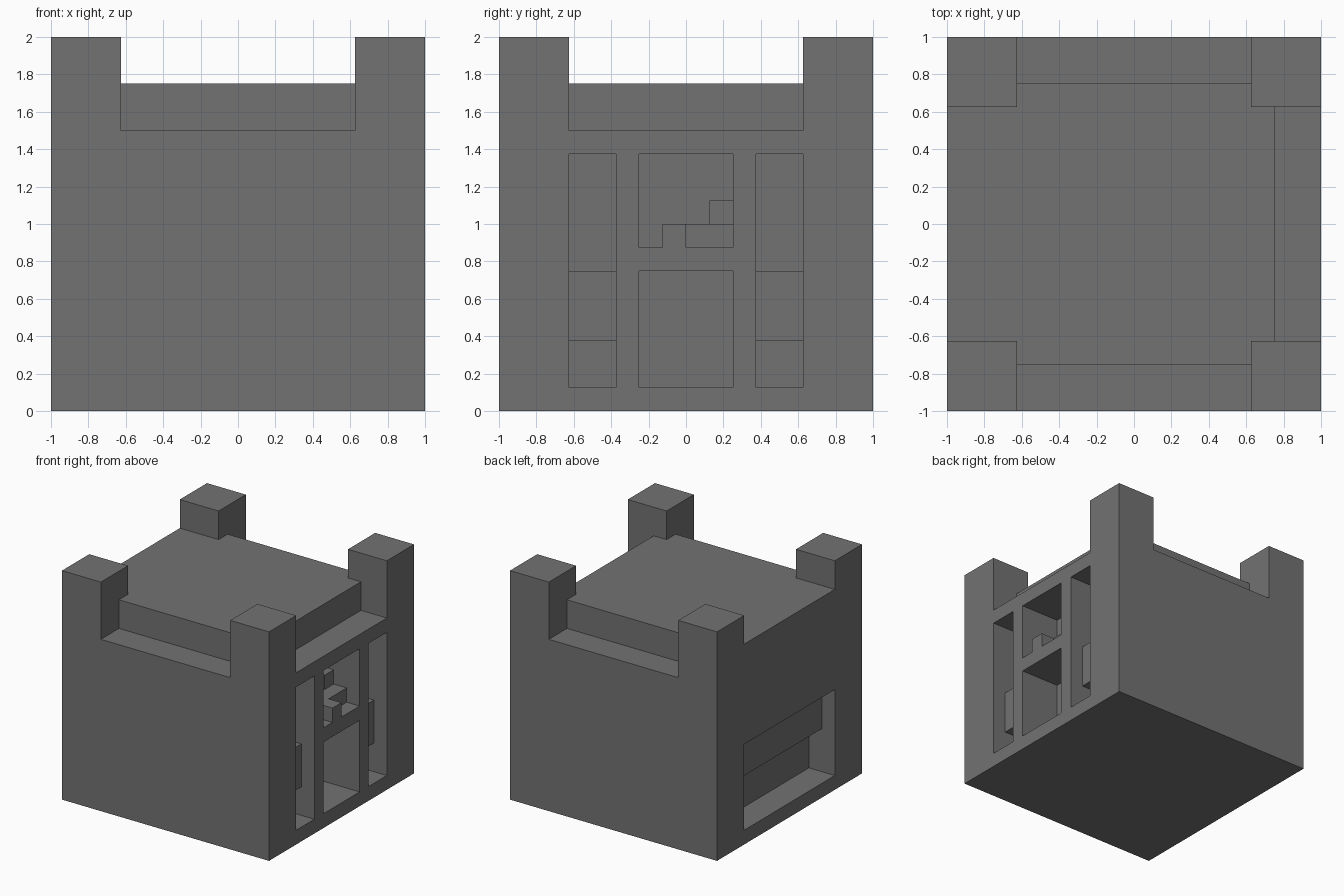
import bpy
import bmesh
from mathutils import Vector

default_cube = bpy.data.objects.get("Cube")
if default_cube:
    bpy.data.objects.remove(default_cube, do_unlink=True)

# Single stone colour
stone = bpy.data.materials.new("stone_grey")
stone.use_nodes = True
stone.diffuse_color = (0.17, 0.17, 0.17, 1)
stone.node_tree.nodes["Principled BSDF"].inputs["Base Color"].default_value = (0.17, 0.17, 0.17, 1)


def box(name, xs, ys, zs):
    """Flat box spanning the given ranges."""
    low, high = (Vector(corner) for corner in zip(xs, ys, zs))
    bm = bmesh.new()
    bmesh.ops.create_cube(bm, size=1)
    for v in bm.verts:
        v.co = (low + high) / 2 + v.co * (high - low)
    mesh = bpy.data.meshes.new(name)
    bm.to_mesh(mesh)
    bm.free()
    mesh.materials.append(stone)
    obj = bpy.data.objects.new(name, mesh)
    bpy.context.collection.objects.link(obj)
    return obj


def carve(target, xs, ys, zs):
    """Cut a box out of the target and drop the cutter."""
    cutter = box("cutter", xs, ys, zs)
    cutter.hide_render = True
    mod = target.modifiers.new("carve", "BOOLEAN")
    mod.operation = "DIFFERENCE"
    mod.solver = "EXACT"
    mod.object = cutter
    bpy.context.view_layer.objects.active = target
    bpy.ops.object.modifier_apply(modifier=mod.name)
    bpy.data.objects.remove(cutter, do_unlink=True)


OUT, POST, RIM, DECK, LEDGE, TOP = 1.1, 0.625, 0.75, 1.75, 1.5, 2.1
span = (-POST, POST)

tower = box("tower_body", (-1, 1), (-1, 1), (0, 2))

# Gaps between the four corner posts, down to the raised deck
carve(tower, (-OUT, OUT), span, (DECK, TOP))
carve(tower, span, (-OUT, OUT), (DECK, TOP))

# Lower ledges on the front, back and left sides
carve(tower, span, (-OUT, -RIM), (LEDGE, TOP))
carve(tower, span, (RIM, OUT), (LEDGE, TOP))
carve(tower, (RIM, OUT), span, (LEDGE, TOP))

# Doorway, upper window and tall side windows
carve(tower, (0.625, OUT), (-0.25, 0.25), (0.125, 0.75))
carve(tower, (0.625, OUT), (-0.25, 0.25), (0.875, 1.375))
for ys in ((-0.625, -0.375), (0.375, 0.625)):
    carve(tower, (0.875, OUT), ys, (0.125, 1.375))
    for zs in ((0.125, 0.375), (0.75, 1.375)):
        carve(tower, (0.75, OUT), ys, zs)

# Stepped slot on the opposite wall
carve(tower, (-OUT, -0.875), span, (0.125, 0.875))
carve(tower, (-OUT, -0.75), span, (0.125, 0.5))

# Small stair inside the upper window
box("stair_front", (0.75, 1), (-0.125, 0), (0.875, 1))
box("stair_middle", (0.625, 0.875), (0, 0.25), (0.875, 1))
box("stair_top", (0.625, 0.75), (0.125, 0.25), (1, 1.125))
